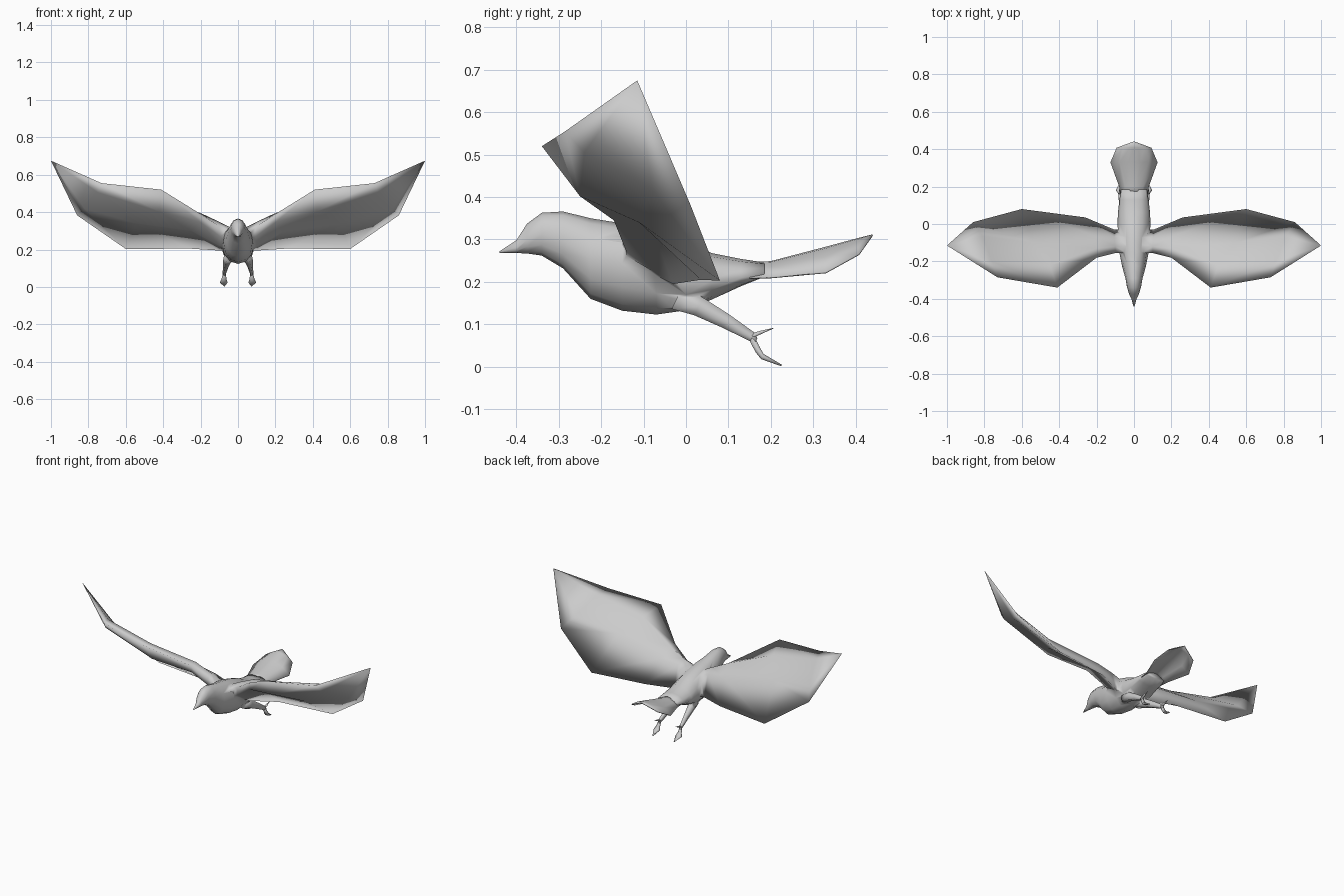
import bpy, bmesh, math

if "Cube" in bpy.data.objects:
    bpy.data.objects.remove(bpy.data.objects["Cube"])

grey = bpy.data.materials.new("plain_grey")
grey.diffuse_color = (0.6, 0.6, 0.6, 1)
grey.use_nodes = True
grey.node_tree.nodes["Principled BSDF"].inputs["Base Color"].default_value = grey.diffuse_color


def smooth(ob):
    bpy.ops.object.select_all(action='DESELECT')
    ob.select_set(True)
    bpy.context.view_layer.objects.active = ob
    bpy.ops.object.shade_smooth_by_angle(angle=math.pi)


def make(name, bm, mirror=False, thick=0):
    """Turn a bmesh into a smooth-shaded object."""
    bmesh.ops.remove_doubles(bm, verts=bm.verts, dist=0.0005)
    bmesh.ops.recalc_face_normals(bm, faces=bm.faces)
    me = bpy.data.meshes.new(name)
    bm.to_mesh(me)
    bm.free()
    me.materials.append(grey)
    ob = bpy.data.objects.new(name, me)
    bpy.context.collection.objects.link(ob)
    smooth(ob)
    if mirror:
        ob.modifiers.new("mirror", 'MIRROR')
    if thick:
        s = ob.modifiers.new("thickness", 'SOLIDIFY')
        s.thickness = thick
        s.offset = 0
    return ob


def loft(rings, closed=True):
    """Skin a list of point rings; closed rings get end caps."""
    bm = bmesh.new()
    rows = [[bm.verts.new(p) for p in r] for r in rings]
    n = len(rows[0])
    for a, b in zip(rows, rows[1:]):
        for i in range(n if closed else n - 1):
            j = (i + 1) % n
            bm.faces.new((a[i], a[j], b[j], b[i]))
    if closed:
        bm.faces.new(rows[0])
        bm.faces.new(rows[-1])
    return bm


# Body with head and beak: y, top z, bottom z, half width, height of widest line
stations = [
    (-.44, .272, .268, .003, .5), (-.40, .298, .268, .014, .4),
    (-.375, .337, .267, .026, .45), (-.34, .363, .262, .037, .5),
    (-.29, .366, .232, .046, .5), (-.225, .350, .160, .064, .5),
    (-.15, .338, .132, .079, .55), (-.07, .322, .123, .084, .5),
    (0, .298, .133, .088, .45), (.06, .268, .158, .086, .42),
    (.13, .254, .190, .078, .3), (.185, .246, .212, .070, .2)]
rings = []
for y, top, bot, w, f in stations:
    mid = bot + f * (top - bot)
    ring = []
    for k in range(12):
        a = 2 * math.pi * k / 12
        s = math.sin(a)
        ring.append((w * math.cos(a), y, mid + s * ((top - mid) if s > 0 else (mid - bot))))
    rings.append(ring)
body = make("body_and_wings", loft(rings))

# Fan tail, arched across: y, half width, centre z, edge z
tail = [(.15, .072, .244, .209), (.20, .078, .247, .210), (.33, .125, .281, .222),
        (.408, .092, .302, .265), (.44, .002, .310, .309)]
cols = [-1, -.6, -.25, 0, .25, .6, 1]
make("tail", loft([[(w * t, y, zc - (zc - ze) * t * t) for t in cols]
                   for y, w, zc, ze in tail], closed=False), thick=.004)

# Wings: leading edge, two upper points, trailing edge, two lower points
tip = (1, -.115, .675)
wing = [
    [(.03, -.155, .30), (.03, -.12, .312), (.03, -.07, .30),
     (.03, -.03, .19), (.03, -.07, .20), (.03, -.14, .24)],
    [(.10, -.155, .325), (.10, -.12, .348), (.105, -.07, .325),
     (.105, -.03, .195), (.10, -.07, .22), (.095, -.14, .27)],
    [(.20, -.18, .390), (.20, -.13, .395), (.22, -.06, .340),
     (.26, .035, .205), (.25, -.07, .300), (.20, -.17, .345)],
    [(.41, -.34, .520), (.45, -.22, .480), (.54, -.10, .395),
     (.60, .08, .203), (.54, -.11, .340), (.42, -.25, .402)],
    [(.73, -.285, .555), (.76, -.20, .540), (.81, -.065, .450),
     (.86, .010, .383), (.82, -.08, .418), (.75, -.24, .505)]]
bm = loft(wing)
bm.faces.ensure_lookup_table()
bm.faces.remove(bm.faces[-1])       # open the outer end for the pointed tip
bm.verts.ensure_lookup_table()
outer = bm.verts[-6:]
apex = bm.verts.new(tip)
for i in range(6):
    bm.faces.new((outer[i], outer[(i + 1) % 6], apex))
wings = make("wings", bm, mirror=True)


def limb(name, pts):
    """Tapered limb along (x, y, z, half width, half height) points."""
    rings = []
    for x, y, z, rx, rz in pts:
        rings.append([(x + rx * math.cos(a), y + rz * .5 * math.sin(a), z + rz * math.sin(a))
                      for a in (math.pi * k / 3 for k in range(6))])
    return make(name, loft(rings), mirror=True)


# Trailing legs and feet
legs = limb("legs", [(.045, -.02, .165, .030, .033), (.056, .03, .142, .024, .024),
                     (.066, .095, .107, .015, .018), (.073, .155, .071, .009, .012),
                     (.074, .165, .060, .008, .008)])
limb("front_toes", [(.073, .155, .068, .009, .010), (.075, .168, .042, .013, .009),
                    (.076, .180, .024, .021, .007), (.073, .225, .003, .002, .002)])
limb("rear_toes", [(.073, .150, .070, .009, .010), (.073, .175, .080, .008, .006),
                   (.073, .207, .091, .001, .001)])

# Fuse wings and legs into the body as one skin
smooth(body)
for part in (wings, legs):
    m = body.modifiers.new("fuse", 'BOOLEAN')
    m.operation = 'UNION'
    m.solver = 'EXACT'
    m.object = part
    bpy.ops.object.modifier_apply(modifier=m.name)
    bpy.data.objects.remove(part)
smooth(body)
